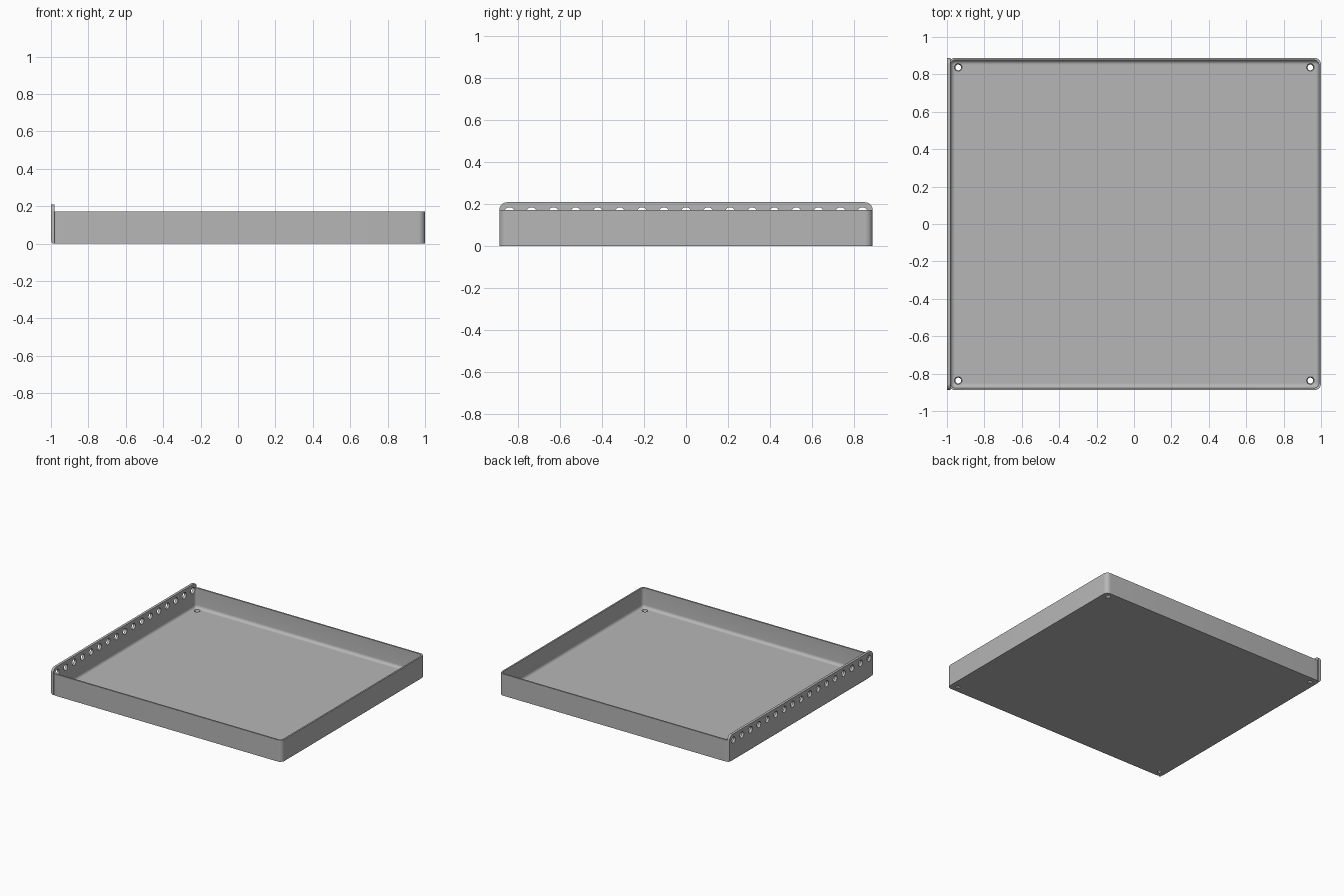
import bpy, bmesh
from math import sin, cos, pi, radians

LEFT, RIGHT, HALF_Y = -0.993, 1.0, 0.888
WALL, RIM, FLOOR, FILLET = 0.012, 0.17, 0.014, 0.024
PLATE_IN, PLATE_TOP = -0.98, 0.208

if "Cube" in bpy.data.objects:
    bpy.data.objects.remove(bpy.data.objects["Cube"])

steel = bpy.data.materials.new("grey steel")
steel.use_nodes = True
grey = (0.47, 0.47, 0.47, 1)
steel.diffuse_color = grey
steel.node_tree.nodes["Principled BSDF"].inputs["Base Color"].default_value = grey


def finish(bm, name):
    bmesh.ops.recalc_face_normals(bm, faces=bm.faces)
    mesh = bpy.data.meshes.new(name)
    bm.to_mesh(mesh)
    bm.free()
    mesh.materials.append(steel)
    obj = bpy.data.objects.new(name, mesh)
    bpy.context.collection.objects.link(obj)
    return obj


def rounded_ring(bm, inset, z, radius=0.036, steps=8):
    """Rounded rectangle of vertices, shrunk by inset."""
    r = max(radius - inset, 0.004)
    x0, x1, y1 = LEFT + inset + r, RIGHT - inset - r, HALF_Y - inset - r
    corners = [(x1, y1), (x0, y1), (x0, -y1), (x1, -y1)]
    return [bm.verts.new((cx + r * cos(a), cy + r * sin(a), z))
            for i, (cx, cy) in enumerate(corners)
            for a in [(i + s / steps) * pi / 2 for s in range(steps + 1)]]


# Tray: outer wall, rim, inner wall and a filleted floor
bm = bmesh.new()
sections = [(0, 0), (0, RIM), (WALL, RIM)]
for s in range(7):
    a = s / 6 * pi / 2
    sections.append((WALL + FILLET * (1 - cos(a)), FLOOR + FILLET * (1 - sin(a))))
rings = [rounded_ring(bm, inset, z) for inset, z in sections]
for low, high in zip(rings, rings[1:]):
    for i in range(len(low)):
        j = (i + 1) % len(low)
        bm.faces.new((low[i], low[j], high[j], high[i]))
bm.faces.new(rings[0])
bm.faces.new(rings[-1])
tray = finish(bm, "tray")

# Tall side plate with rounded top corners and a bent lower edge
bm = bmesh.new()
r = 0.036
outline = [(-HALF_Y, 0), (HALF_Y, 0)]
for side, start in ((1, 0), (-1, pi / 2)):
    for s in range(9):
        a = start + s / 8 * pi / 2
        outline.append((side * (HALF_Y - r) + r * cos(a), PLATE_TOP - r + r * sin(a)))
face = bm.faces.new([bm.verts.new((-1, y, z)) for y, z in outline])
grown = bmesh.ops.extrude_face_region(bm, geom=[face])["geom"]
bmesh.ops.translate(bm, vec=(1 + PLATE_IN, 0, 0),
                    verts=[v for v in grown if isinstance(v, bmesh.types.BMVert)])
bend = [e for e in bm.edges if all(v.co.x < -0.99 and v.co.z < 0.001 for v in e.verts)]
bmesh.ops.bevel(bm, geom=bend, offset=0.017, segments=5, profile=0.5, affect="EDGES")
plate = finish(bm, "side_plate")

# Cutters: a row of round holes and four countersunk screw holes
cutters = []


def cutter(name, location, r1, r2, depth, turn=0):
    bpy.ops.mesh.primitive_cone_add(vertices=24, radius1=r1, radius2=r2, depth=depth,
                                    location=location, rotation=(0, turn, 0))
    obj = bpy.context.object
    obj.name = name
    obj.hide_render = True
    obj.data.materials.append(steel)
    cutters.append(obj)


for i in range(17):
    cutter("hole_cutter", (-0.99, (i - 8) * 0.105, 0.16), 0.024, 0.024, 0.07, pi / 2)
for x in (-0.94, 0.943):
    for y in (-0.837, 0.837):
        cutter("screw_cutter", (x, y, 0.01), 0.012, 0.026, 0.04)
bpy.ops.object.select_all(action="DESELECT")
for obj in cutters:
    obj.select_set(True)
bpy.context.view_layer.objects.active = cutters[0]
bpy.ops.object.join()
holes = bpy.context.object

# Weld the plate to the tray, then cut the holes
bpy.ops.object.select_all(action="DESELECT")
bpy.context.view_layer.objects.active = tray
tray.select_set(True)
for operation, tool in (("UNION", plate), ("DIFFERENCE", holes)):
    mod = tray.modifiers.new(operation.title(), "BOOLEAN")
    mod.operation = operation
    mod.solver = "EXACT"
    mod.object = tool
    bpy.ops.object.modifier_apply(modifier=mod.name)
    bpy.data.objects.remove(tool)
bpy.ops.object.shade_smooth_by_angle(angle=radians(30))
